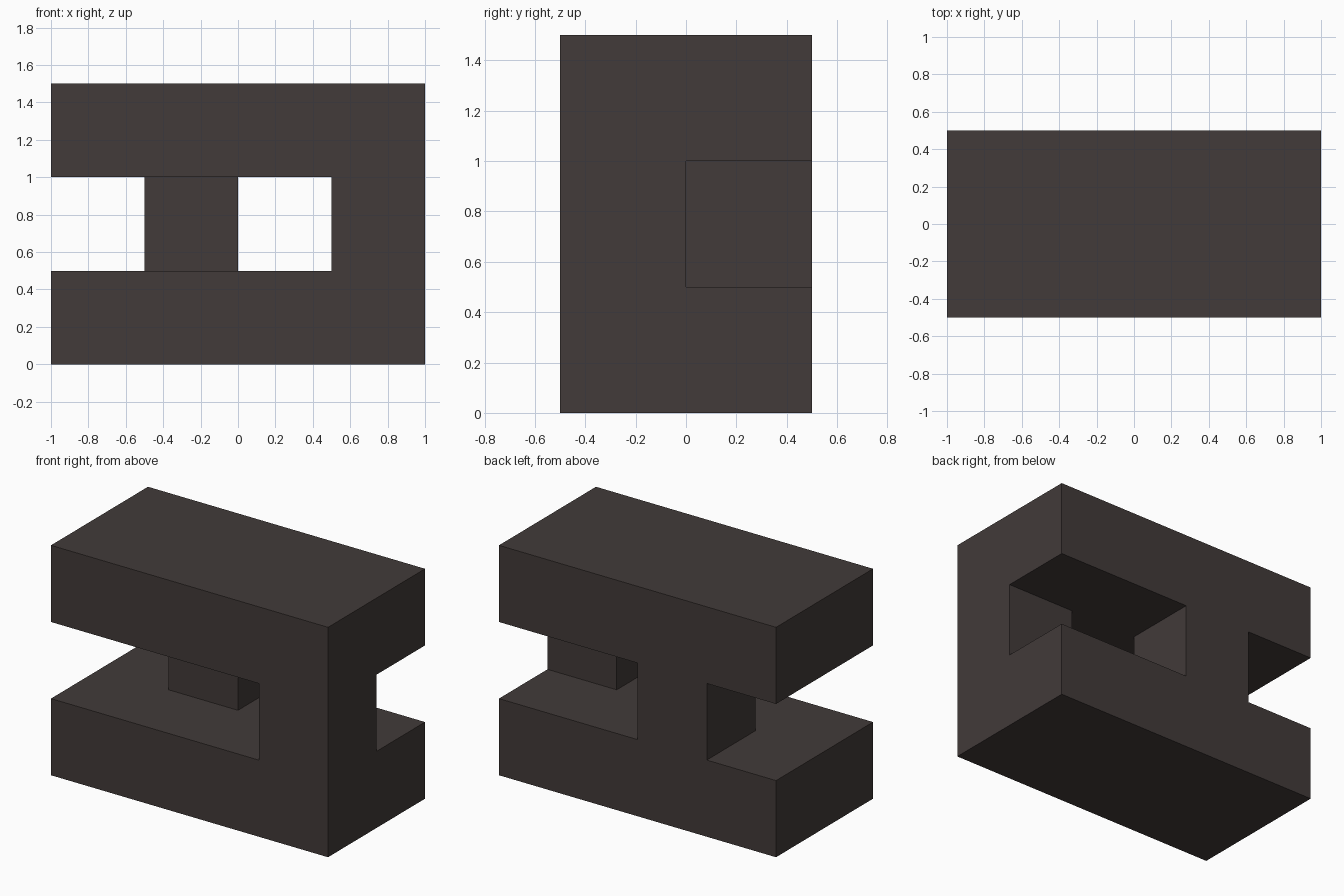
import bpy, bmesh

cube = bpy.data.objects.get("Cube")
if cube:
    bpy.data.objects.remove(cube, do_unlink=True)

# Charcoal material
mat = bpy.data.materials.new("charcoal")
mat.use_nodes = True
colour = (0.054, 0.043, 0.041, 1.0)
mat.diffuse_color = colour
bsdf = next(n for n in mat.node_tree.nodes if n.type == 'BSDF_PRINCIPLED')
bsdf.inputs["Base Color"].default_value = colour

# Occupied cells on a 4 x 2 x 3 lattice: two full slabs joined by two posts
S = 0.5
cells = {(i, j, k) for i in range(4) for j in range(2) for k in (0, 2)}
cells |= {(3, 0, 1),   # front corner post
          (1, 1, 1)}   # back post

# Skin the cells with only their exposed faces
bm = bmesh.new()
for cell in cells:
    for axis in range(3):
        for side in (0, 1):
            nb = list(cell)
            nb[axis] += 2 * side - 1
            if tuple(nb) in cells:
                continue
            u, v = (axis + 1) % 3, (axis + 2) % 3
            loop = [(0, 0), (1, 0), (1, 1), (0, 1)]
            if not side:
                loop.reverse()
            verts = []
            for a, b in loop:
                p = list(cell)
                p[axis] += side
                p[u] += a
                p[v] += b
                verts.append(bm.verts.new((p[0] * S - 1, p[1] * S - 0.5, p[2] * S)))
            bm.faces.new(verts)

# Weld, then merge coplanar faces into clean flat sides
bmesh.ops.remove_doubles(bm, verts=bm.verts[:], dist=1e-4)
bmesh.ops.dissolve_limit(bm, angle_limit=0.01, verts=bm.verts[:], edges=bm.edges[:])

mesh = bpy.data.meshes.new("slotted_block")
bm.to_mesh(mesh)
bm.free()
mesh.materials.append(mat)
block = bpy.data.objects.new("slotted_block", mesh)
bpy.context.collection.objects.link(block)
